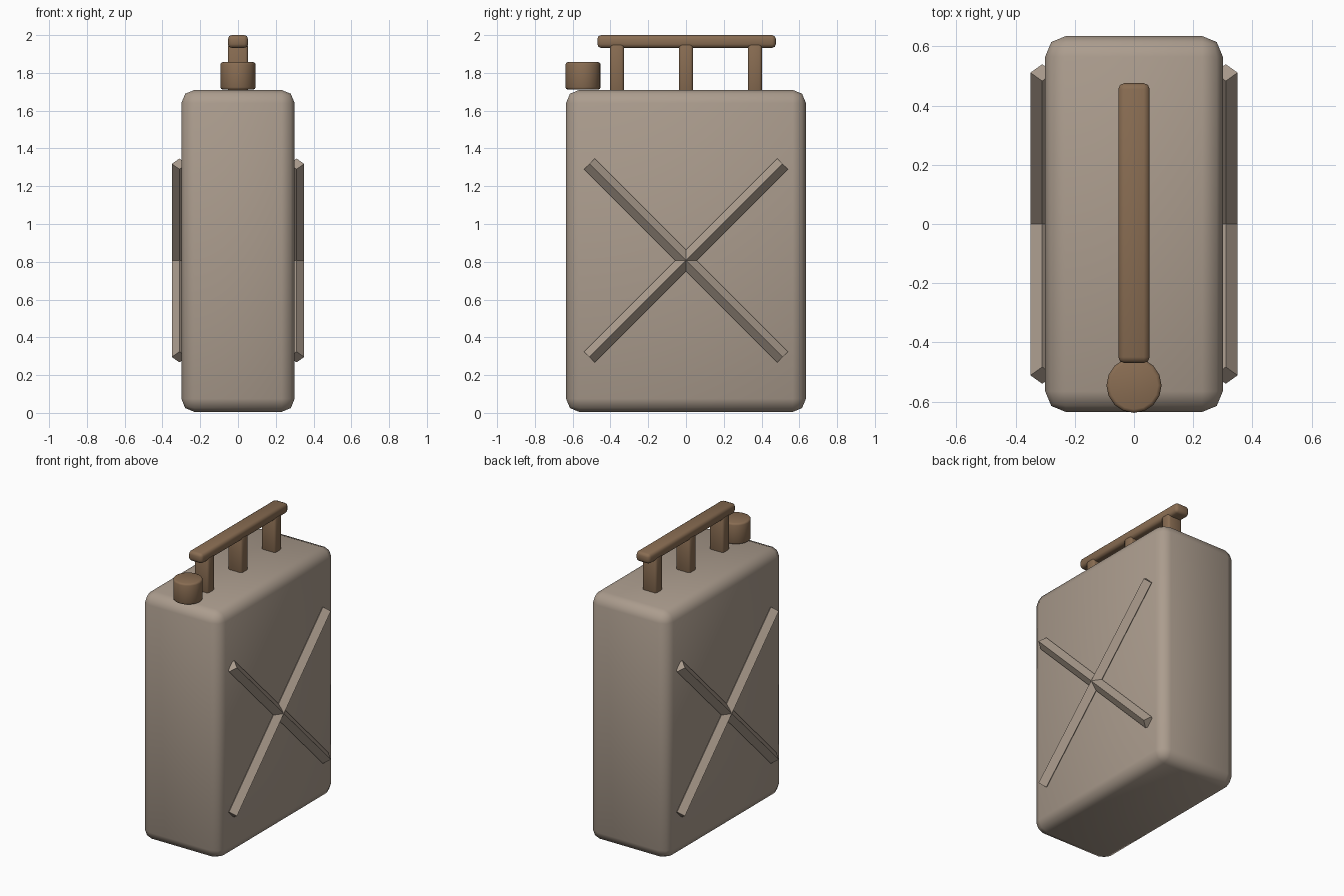
import bpy, math
from mathutils import Matrix

if "Cube" in bpy.data.objects:
    bpy.data.objects.remove(bpy.data.objects["Cube"])


def material(name, color):
    m = bpy.data.materials.new(name)
    m.diffuse_color = (*color, 1)
    m.use_nodes = True
    m.node_tree.nodes["Principled BSDF"].inputs["Base Color"].default_value = m.diffuse_color
    return m


TAN = material("warm grey", (0.41, 0.335, 0.27))
BROWN = material("brown", (0.25, 0.152, 0.085))


def finish(ob, name, mat, bevel, segments, smooth=True):
    ob.name = name
    ob.data.materials.append(mat)
    if bevel:
        mod = ob.modifiers.new("rounded_edges", 'BEVEL')
        mod.width, mod.segments = bevel, segments
        mod.limit_method = 'ANGLE'
        mod.angle_limit = math.radians(40)
    if smooth:
        ob.data.shade_smooth()
    return ob


def box(name, size, center, mat, bevel=0.0, segments=2, smooth=True):
    bpy.ops.mesh.primitive_cube_add(size=1)
    ob = bpy.context.object
    ob.data.transform(Matrix.Diagonal((*size, 1)))
    ob.location = center
    return finish(ob, name, mat, bevel, segments, smooth)


# Can body with rounded edges
box("can_body", (0.6, 1.27, 1.705), (0, 0, 0.8575), TAN, 0.07, 2)

# Crossed diamond-section ribs on both broad sides
SIDE = 0.04 * math.sqrt(2)
for side, label in ((1, "right"), (-1, "left")):
    for tilt, slope in ((45, "rising"), (-45, "falling")):
        rib = box(f"{label}_{slope}_rib", (SIDE, 1.446, SIDE), (0, 0, 0), TAN, smooth=False)
        rib.data.transform(Matrix.Rotation(math.radians(tilt), 4, 'X')
                           @ Matrix.Rotation(math.radians(45), 4, 'Y'))
        rib.location = (side * 0.31, 0, 0.807)

# Carrying handle: grip bar on three posts
box("handle_grip", (0.106, 0.945, 0.068), (0, 0.003, 1.966), BROWN, 0.02, 2)
for y, label in ((-0.365, "front"), (0, "middle"), (0.365, "back")):
    box(f"{label}_handle_post", (0.106, 0.074, 0.26), (0, y, 1.825), BROWN, 0.014, 2)

# Filler cap
bpy.ops.mesh.primitive_cylinder_add(vertices=16, radius=0.093, depth=0.145,
                                    location=(0, -0.545, 1.784))
finish(bpy.context.object, "filler_cap", BROWN, 0.012, 2)
